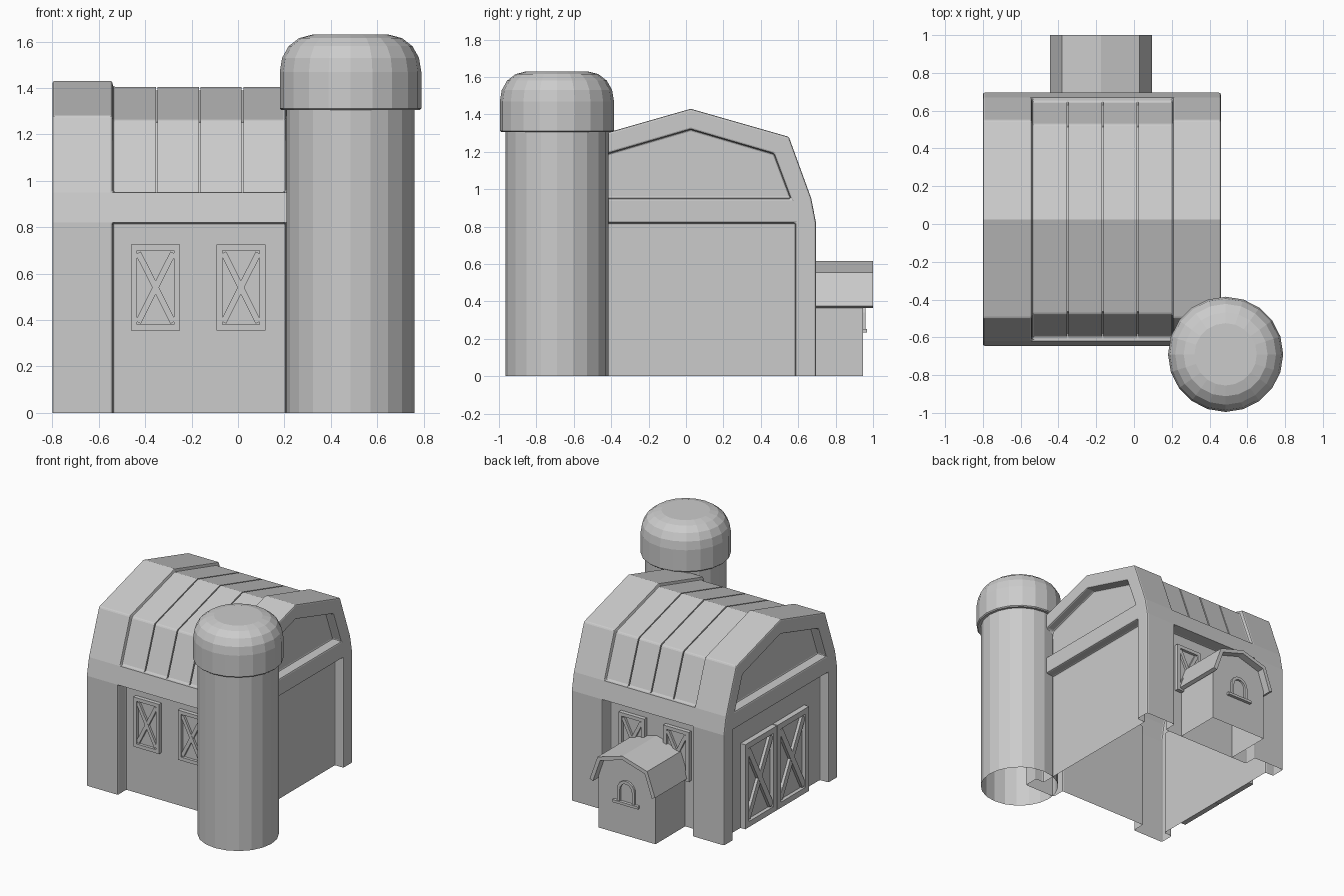
import bpy, bmesh
from math import sin, cos, pi, atan2, hypot
from mathutils import Matrix, Vector

if "Cube" in bpy.data.objects:
    bpy.data.objects.remove(bpy.data.objects["Cube"])

CX, CY = -0.17, 0.025          # barn centre
HX, HY = 0.63, 0.67            # barn half sizes
BX0, BX1 = -0.54, 0.205        # bay between the end bands


def finish(name, bm):
    bmesh.ops.recalc_face_normals(bm, faces=bm.faces)
    me = bpy.data.meshes.new(name)
    bm.to_mesh(me)
    bm.free()
    ob = bpy.data.objects.new(name, me)
    bpy.context.collection.objects.link(ob)
    return ob


def prism(name, pts, axis, a, b):
    """Extrude a (side, z) profile along x or y."""
    bm = bmesh.new()
    at = (lambda p, d: (d, p[0], p[1])) if axis == 'x' else (lambda p, d: (p[0], d, p[1]))
    f = bm.faces.new([bm.verts.new(at(p, a)) for p in pts])
    r = bmesh.ops.extrude_face_region(bm, geom=[f])
    move = (b - a, 0, 0) if axis == 'x' else (0, b - a, 0)
    bmesh.ops.translate(bm, vec=move, verts=[v for v in r['geom'] if isinstance(v, bmesh.types.BMVert)])
    return finish(name, bm)


def rect(u0, u1, v0, v1):
    return [(u0, v0), (u1, v0), (u1, v1), (u0, v1)]


def mirror(half, c):
    """Half profile running from the foot to the ridge, mirrored about c."""
    right = [(c + u, v) for u, v in half]
    return right + [(c - u, v) for u, v in reversed(half) if u > 1e-6]


def apply(ob):
    dg = bpy.context.evaluated_depsgraph_get()
    me = bpy.data.meshes.new_from_object(ob.evaluated_get(dg))
    ob.modifiers.clear()
    ob.data = me


def cut(ob, cutters):
    for c in cutters:
        m = ob.modifiers.new('cut', 'BOOLEAN')
        m.operation, m.solver, m.object = 'DIFFERENCE', 'EXACT', c
    apply(ob)
    for c in cutters:
        bpy.data.objects.remove(c)


def open_bottom(ob):
    bm = bmesh.new()
    bm.from_mesh(ob.data)
    low = [f for f in bm.faces if all(v.co.z < 1e-4 for v in f.verts)]
    bmesh.ops.delete(bm, geom=low, context='FACES')
    bm.to_mesh(ob.data)
    bm.free()


def roof_band(depth, x0, x1):
    """Cutter that lowers the roof by depth between x0 and x1."""
    d = depth
    inner = [(0.645 - d, 0.95), (0.525 - d * 0.9, 1.28 - d * 0.7), (0, 1.43 - d)]
    outer = [(0.9, 0.95), (0.9, 1.6)]
    pts = [(CY + u, v) for u, v in inner] + [(CY - u, v) for u, v in inner[1::-1]]
    pts += [(CY - u, v) for u, v in outer] + [(CY + u, v) for u, v in outer[::-1]]
    return prism('roof_cutter', pts, 'x', x0, x1)


# barn body: gambrel profile with recessed walls, gables and roof bay
barn = prism('barn_body', mirror([(HY, 0), (HY, 0.82), (0.645, 0.95), (0.525, 1.28), (0, 1.43)], CY),
             'x', CX - HX, CX + HX)
cutters = [roof_band(0.025, BX0, BX1)]
for s in (-1, 1):
    cutters.append(prism('c', rect(BX0, BX1, -0.1, 0.82), 'y', CY + s * 0.57, CY + s * 0.9))
    a, b = CX + s * (HX - 0.07), CX + s * (HX + 0.1)
    cutters.append(prism('c', rect(CY - 0.56, CY + 0.56, -0.1, 0.82), 'x', a, b))
    cutters.append(prism('c', mirror([(0.535, 0.95), (0.445, 1.19), (0, 1.32)], CY), 'x', a, b))
cut(barn, cutters)
open_bottom(barn)
bev = barn.modifiers.new('bevel', 'BEVEL')
bev.width, bev.segments, bev.limit_method, bev.angle_limit = 0.01, 2, 'ANGLE', 0.9
apply(barn)

# seams between the roof panels, as thin dark grooves
cut(barn, [roof_band(0.04, x - 0.004, x + 0.004) for x in (-0.35, -0.165, 0.02)])


def braced_panel(name, w, h, rail, depth, mat):
    """Framed panel with a cross brace; local x is width, y is outward, z is up."""
    bm = bmesh.new()

    def box(cx, cz, sx, sz, d, ang=0):
        m = (Matrix.Translation((cx, d / 2, cz)) @ Matrix.Rotation(ang, 4, 'Y')
             @ Matrix.Diagonal((sx, d, sz, 1)))
        bmesh.ops.create_cube(bm, size=1, matrix=m)

    for s in (-1, 1):
        box(s * (w - rail) / 2, h / 2, rail, h, depth)
        box(0, h / 2 + s * (h - rail) / 2, w - 2 * rail, rail, depth)
        iw, ih = w - 2 * rail, h - 2 * rail
        box(0, h / 2, rail, hypot(iw, ih) - rail * 0.8, depth * (0.85 + s * 0.02), s * atan2(iw, ih))
    box(0, h / 2, w - rail, h - rail, depth * 0.3)
    bm.transform(mat)
    return finish(name, bm)


# windows on both long walls
for side, s in (('front', -1), ('back', 1)):
    for i, x in enumerate((-0.355, 0.0125)):
        m = Matrix.Translation((x, CY + s * 0.57, 0.355)) @ Matrix.Rotation(0 if s > 0 else pi, 4, 'Z')
        braced_panel(f'{side}_window_{i}', 0.212, 0.37, 0.026, 0.03, m)

# double door on the left end
for i, y in enumerate((CY - 0.19, CY + 0.19)):
    m = Matrix.Translation((CX - HX + 0.07, y, 0.0)) @ Matrix.Rotation(pi / 2, 4, 'Z')
    braced_panel(f'barn_door_{i}', 0.372, 0.63, 0.042, 0.04, m)

# small annex at the back
annex = prism('annex_walls', mirror([(0.235, 0), (0.235, 0.40), (0.19, 0.54), (0, 0.6)], -0.175),
              'y', 0.595, 0.945)
open_bottom(annex)
out = [(0.27, 0.375), (0.205, 0.555), (0, 0.615)]
inn = [(0.243, 0.365), (0.184, 0.532), (0, 0.587)]
prism('annex_roof', mirror(out, -0.175) + mirror(inn, -0.175)[::-1], 'y', 0.595, 1.0)

# arched annex window with sill
def arch(r):
    return [(-0.175 + r, 0.25)] + [(-0.175 + r * cos(pi * k / 8), 0.34 + r * sin(pi * k / 8))
                                   for k in range(9)] + [(-0.175 - r, 0.25)]

prism('annex_window_frame', arch(0.072) + arch(0.05)[::-1], 'y', 0.94, 0.96)
prism('annex_window_sill', rect(-0.28, -0.07, 0.233, 0.252), 'y', 0.94, 0.968)


def lathe(name, profile, cx, cy, n=20):
    bm = bmesh.new()
    rings = [[bm.verts.new((cx + r * cos(2 * pi * k / n), cy + r * sin(2 * pi * k / n), z))
              for k in range(n)] for r, z in profile]
    for a, b in zip(rings, rings[1:]):
        for k in range(n):
            bm.faces.new((a[k], a[(k + 1) % n], b[(k + 1) % n], b[k]))
    bm.faces.new(rings[-1])
    return finish(name, bm)


# silo: open tube and rounded cap in one turned profile
lathe('silo', [(0.275, 0), (0.275, 1.308), (0.298, 1.305), (0.305, 1.312), (0.305, 1.47),
               (0.295, 1.53), (0.267, 1.58), (0.222, 1.615), (0.165, 1.63)], 0.485, -0.69)
